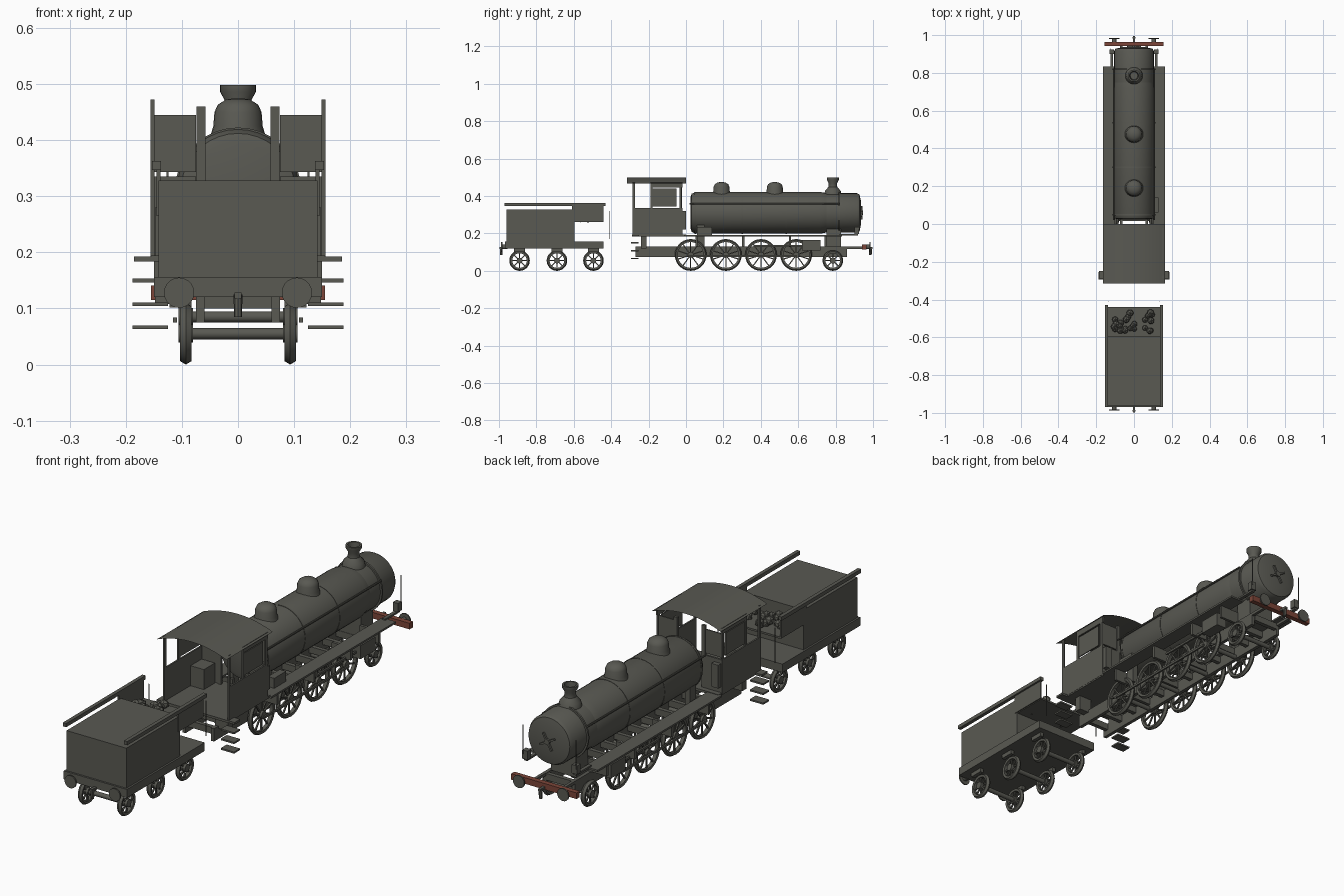
import bpy, bmesh, math, random
from mathutils import Vector, Matrix

cube = bpy.data.objects.get("Cube")
if cube:
    bpy.data.objects.remove(cube)


def material(name, rgb):
    mat = bpy.data.materials.new(name)
    mat.use_nodes = True
    mat.diffuse_color = (*rgb, 1)
    mat.node_tree.nodes["Principled BSDF"].inputs["Base Color"].default_value = (*rgb, 1)
    return mat


grey = material("dark iron grey", (.1, .1, .085))
red = material("beam red", (.2, .06, .04))


def finish(bm, name, mat=grey, smooth=False):
    bmesh.ops.recalc_face_normals(bm, faces=bm.faces)
    mesh = bpy.data.meshes.new(name)
    bm.to_mesh(mesh)
    bm.free()
    mesh.materials.append(mat)
    obj = bpy.data.objects.new(name, mesh)
    bpy.context.collection.objects.link(obj)
    if smooth:
        bpy.ops.object.select_all(action="DESELECT")
        obj.select_set(True)
        bpy.context.view_layer.objects.active = obj
        bpy.ops.object.shade_smooth_by_angle(angle=math.radians(35))
    return obj


def add_box(bm, xs, ys, zs):
    mid = Vector([sum(s) / 2 for s in (xs, ys, zs)])
    size = [abs(s[1] - s[0]) for s in (xs, ys, zs)]
    bmesh.ops.create_cube(bm, size=1, matrix=Matrix.Translation(mid) @ Matrix.Diagonal((*size, 1)))


def box(name, xs, ys, zs, mat=grey, pair=False):
    """Box from its limits; a pair is mirrored across x = 0."""
    bm = bmesh.new()
    add_box(bm, xs, ys, zs)
    if pair:
        add_box(bm, [-x for x in xs], ys, zs)
    return finish(bm, name, mat)


def add_lathe(bm, profile, axis, loc, sides, ring=False):
    """Revolve (radius, offset) points; a ring joins its last point to its first."""
    turn = {"x": Matrix.Rotation(math.pi / 2, 4, "Y"),
            "y": Matrix.Rotation(-math.pi / 2, 4, "X"), "z": Matrix()}[axis]
    place = Matrix.Translation(loc) @ turn
    loops = []
    for r, h in profile:
        loops.append([bm.verts.new(place @ Vector((r * math.cos(a), r * math.sin(a), h)))
                      for a in (math.tau * i / sides for i in range(sides))])
    pairs = list(zip(loops, loops[1:]))
    if ring:
        pairs.append((loops[-1], loops[0]))
    else:
        bm.faces.new(loops[0])
        bm.faces.new(loops[-1])
    for a, b in pairs:
        for i in range(sides):
            j = (i + 1) % sides
            bm.faces.new((a[i], a[j], b[j], b[i]))


def lathe(name, profile, axis, loc, sides=32):
    bm = bmesh.new()
    add_lathe(bm, profile, axis, loc, sides)
    return finish(bm, name, smooth=True)


def wheelset(name, y, r, spokes):
    """Two spoked, flanged wheels on one axle."""
    bm = bmesh.new()
    for side in (-1, 1):
        x = side * .093
        rim = [(r - .016, -.008), (r - .006, -.01), (r, 0), (r - .006, .01), (r - .016, .008)]
        add_lathe(bm, rim, "x", (x, y, r), 28, ring=True)
        add_lathe(bm, [(.016, -.013), (.016, .013)], "x", (x, y, r), 12)
        for i in range(spokes):
            start = len(bm.verts)
            add_box(bm, (-.003, .003), (-.003, .003), (.01, r - .01))
            bm.verts.ensure_lookup_table()
            bmesh.ops.transform(bm, verts=bm.verts[start:], matrix=Matrix.Translation((x, y, r))
                                @ Matrix.Rotation(math.tau * i / spokes, 4, "X"))
    add_lathe(bm, [(.01, -.1), (.01, .1)], "x", (0, y, r), 12)
    finish(bm, name, smooth=True)


# Wheels
for i in range(4):
    wheelset("driving_wheels", .025 + i * .188, .085, 10)
for y in (.785, -.495, -.69, -.89):
    wheelset("carrying_wheels", y, .055, 8)

# Locomotive frame with cross members
box("side_frame", (.06, .075), (-.27, .86), (.075, .13), pair=True)
for i in range(13):
    y = -.26 + i * .092
    box("frame_cross_member", (-.06, .06), (y, y + .018), (.1, .128))
box("running_board", (.1, .165), (-.01, .835), (.184, .192), pair=True)
for y in (.05, .3, .55, .74):
    box("running_board_bracket", (.06, .15), (y, y + .012), (.13, .184), pair=True)
box("saddle", (-.06, .06), (.75, .83), (.13, .24))
box("firebox_support", (.065, .09), (.06, .1), (.13, .25), pair=True)
box("cylinder_block", (.1, .148), (.62, .72), (.108, .166), pair=True)
box("side_rod", (.109, .116), (.02, .59), (.075, .084), pair=True)
box("piston_rod", (.12, .128), (.36, .62), (.128, .137), pair=True)
box("valve_box", (.1, .13), (.06, .14), (.192, .235), pair=False)

# Boiler and its fittings
axis_z = .31
lathe("boiler", [(.085, .025), (.102, .03), (.111, .05), (.111, .72), (.105, .75)],
      "y", (0, 0, axis_z), 36)
lathe("smokebox", [(.105, .74), (.105, .915), (.098, .928), (.06, .936)], "y", (0, 0, axis_z), 36)
for y in (.05, .3, .535, .82):
    lathe("boiler_band", [(.1125, -.004), (.1125, .004)], "y", (0, y, axis_z), 36)
for y in (.19, .475):
    lathe("dome", [(.05, -.065), (.044, -.045), (.042, -.02), (.036, -.007), (.022, .002), (.006, .005)],
          "z", (0, y, .47), 24)
lathe("chimney", [(.046, -.09), (.042, -.07), (.024, -.05), (.022, -.03), (.032, -.012), (.032, 0),
                  (.024, 0), (.02, -.03)], "z", (0, .785, .498), 24)
for side in (-1, 1):
    lathe("handrail", [(.004, .02), (.004, .82)], "y", (side * .106, 0, .358), 8)
lathe("door_hub", [(.012, 0), (.012, .015)], "y", (0, .93, axis_z), 12)
for turn in (.5, 2.1):
    bm = bmesh.new()
    add_box(bm, (-.04, .04), (.936, .944), (-.004, .004))
    bm.transform(Matrix.Translation((0, 0, axis_z)) @ Matrix.Rotation(turn, 4, "Y"))
    finish(bm, "door_handle")

# Cab
box("cab_floor", (-.155, .155), (-.29, 0), (.184, .194))
box("cab_side", (.149, .156), (-.285, -.02), (.19, .335), pair=True)
for y in (-.285, -.19, -.035):
    box("cab_post", (.149, .156), (y, y + .012), (.33, .472), pair=True)
box("cab_side_window", (.149, .154), (-.178, -.05), (.345, .44), pair=True)
box("cab_side_top", (.149, .156), (-.19, -.02), (.445, .472), pair=True)
box("cab_front_lower", (.075, .15), (-.03, -.022), (.194, .335), pair=True)
box("cab_front_window", (.075, .15), (-.03, -.025), (.343, .445), pair=True)
box("cab_front_post", (.058, .074), (-.034, -.022), (.194, .46), pair=True)
box("cab_front_box", (.12, .153), (-.02, 0), (.22, .32), pair=True)
box("cab_seat", (.085, .148), (-.11, -.035), (.194, .28), pair=True)
box("cab_support", (.06, .12), (-.24, -.21), (.12, .184), pair=True)

# Arched roof as a thin sheet
bm = bmesh.new()
rows = []
for i in range(13):
    t = i / 6 - 1
    rows.append([bm.verts.new((t * .165, y, .5 - .033 * t * t)) for y in (-.315, 0)])
for a, b in zip(rows, rows[1:]):
    bm.faces.new((a[0], b[0], b[1], a[1]))
finish(bm, "cab_roof", smooth=True)

# Cab steps
for z in (.066, .107, .149):
    box("step", (.125, .188), (-.295, -.255), (z - .003, z + .004), pair=True)
box("step_bar", (.145, .185), (-.288, -.25), (.184, .193), pair=True)

# Front beam, lamps and poles
box("front_beam", (-.155, .155), (.942, .964), (.115, .141), red)
box("beam_stay", (.062, .075), (.86, .942), (.118, .13), pair=True)
box("lamp", (.105, .13), (.9, .925), (.198, .235), pair=True)
box("lamp_bracket", (.11, .125), (.82, .92), (.19, .198), pair=True)
box("lamp_pole", (.124, .127), (.925, .928), (.22, .345), pair=True)


def buffers(name, end, y):
    for side in (-1, 1):
        lathe(name, [(.012, 0), (.012, end * .018), (.027, end * .018), (.027, end * .024)],
              "y", (side * .105, y, .128), 20)
    lathe(name + "_hook", [(.007, -.02), (.008, .02)], "z", (0, y + end * .024, .105), 8)
    box(name + "_hook_bar", (-.006, .006), (y - end * .01, y + end * .034), (.118, .128))


buffers("front_buffer", 1, .962)
buffers("tender_buffer", -1, -.964)

# Tender
box("tender_frame", (-.15, .15), (-.968, -.44), (.12, .156))
box("tender_tank", (-.142, .142), (-.96, -.595), (.156, .328))
box("tender_bunker_side", (.138, .145), (-.61, -.44), (.265, .362), pair=True)
box("tender_bunker_floor", (-.14, .14), (-.6, -.44), (.262, .27))
box("tender_top_rail", (.137, .153), (-.97, -.43), (.347, .363), pair=True)
box("tender_pole", (.134, .137), (-.412, -.409), (.17, .32), pair=True)
for y in (-.495, -.69, -.89):
    box("tender_axle_box", (.106, .122), (y - .03, y + .03), (.102, .12), pair=True)

# Coal
random.seed(4)
bm = bmesh.new()
for i in range(26):
    spot = Vector((random.uniform(-.11, .11), random.uniform(-.575, -.465), random.uniform(.275, .295)))
    bmesh.ops.create_icosphere(bm, subdivisions=1, radius=random.uniform(.015, .021),
                               matrix=Matrix.Translation(spot))
finish(bm, "coal")
